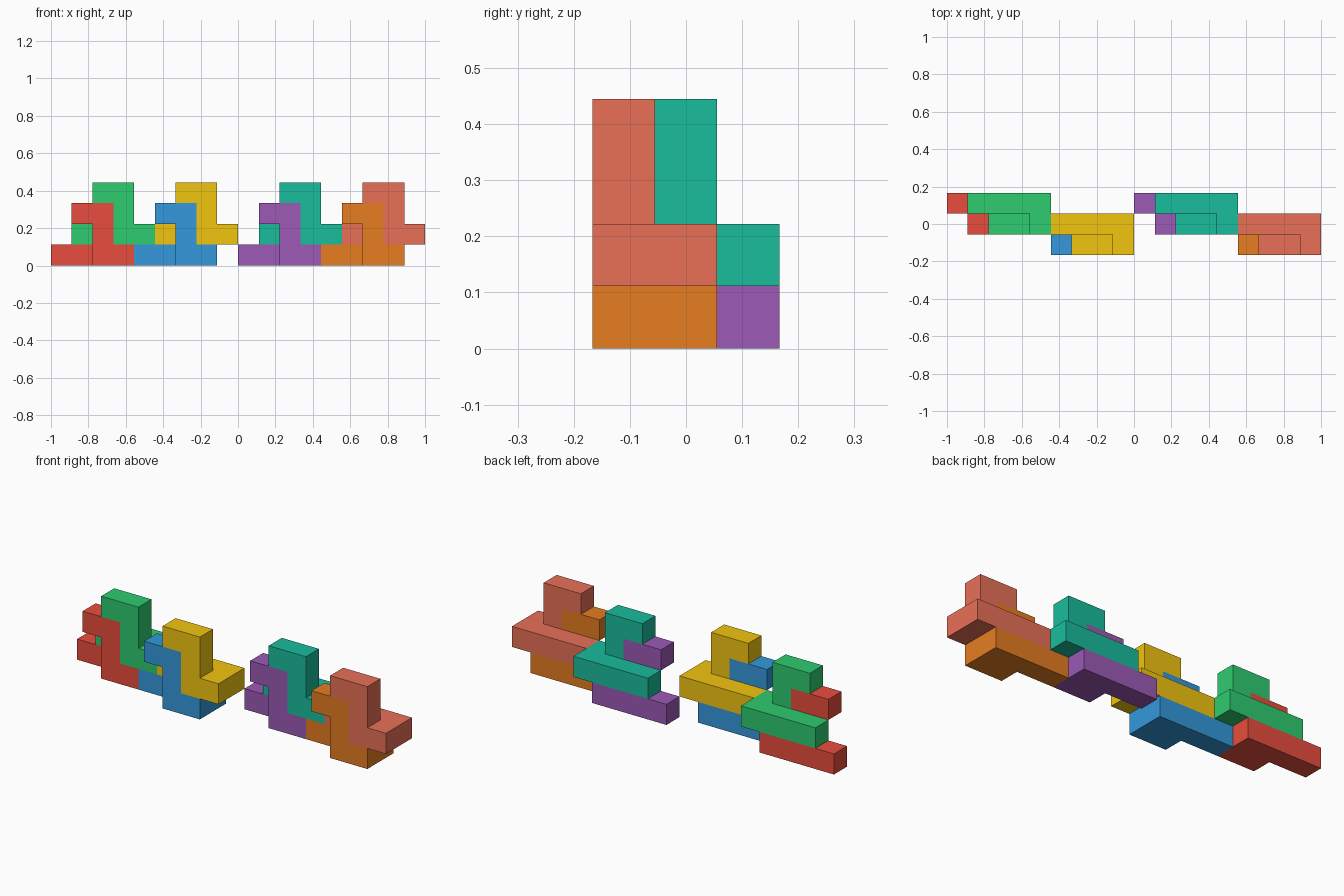
import bpy, bmesh
from mathutils import Color, Vector

if "Cube" in bpy.data.objects:
    bpy.data.objects.remove(bpy.data.objects["Cube"])

U = 1 / 9                          # edge of one unit cube
ORIGIN = Vector((-9, -1.5, 0))     # grid corner in units

# One nine-cube piece: long bar, two-cube foot in front, post, hooked top
CELLS = ([(x, 2, 0) for x in range(4)] + [(2, 1, 0), (3, 1, 0)]
         + [(2, 1, 1), (1, 1, 2), (2, 1, 2)])

# Four corners of a cube face for each outward axis direction
def face_corners(cell, axis, side):
    b, c = (axis + 1) % 3, (axis + 2) % 3
    ring = [(0, 0), (1, 0), (1, 1), (0, 1)]
    for db, dc in ring if side else ring[::-1]:
        p = list(cell)
        p[axis] += side
        p[b] += db
        p[c] += dc
        yield tuple(p)

def make_piece(name, shift, colour):
    cells = {tuple(c[i] + shift[i] for i in range(3)) for c in CELLS}
    bm = bmesh.new()
    verts = {}
    for cell in sorted(cells):
        for axis in range(3):
            for side in (0, 1):
                neighbour = list(cell)
                neighbour[axis] += 2 * side - 1
                if tuple(neighbour) in cells:
                    continue           # keep only the outer skin
                loop = []
                for p in face_corners(cell, axis, side):
                    if p not in verts:
                        verts[p] = bm.verts.new((Vector(p) + ORIGIN) * U)
                    loop.append(verts[p])
                bm.faces.new(loop)
    # merge coplanar squares into clean flat faces
    bmesh.ops.dissolve_limit(bm, angle_limit=0.01, verts=bm.verts[:], edges=bm.edges[:])
    bmesh.ops.recalc_face_normals(bm, faces=bm.faces[:])
    mesh = bpy.data.meshes.new(name)
    bm.to_mesh(mesh)
    bm.free()
    mat = bpy.data.materials.new(name + "_colour")
    # screen colour to linear
    mat.diffuse_color = (*Color(colour).from_srgb_to_scene_linear(), 1)
    mat.use_nodes = True
    mat.node_tree.nodes["Principled BSDF"].inputs["Base Color"].default_value = mat.diffuse_color
    mesh.materials.append(mat)
    bpy.context.collection.objects.link(bpy.data.objects.new(name, mesh))

# Interlocking pairs: lower piece, and its copy one step right and up
PAIRS = [
    ((0, 0, 0), ("red_piece", (0.91, 0.30, 0.24)), ("green_piece", (0.18, 0.80, 0.44))),
    ((4, -1, 0), ("blue_piece", (0.20, 0.60, 0.86)), ("yellow_piece", (0.95, 0.77, 0.06))),
    ((9, 0, 0), ("purple_piece", (0.61, 0.35, 0.71)), ("teal_piece", (0.10, 0.74, 0.61))),
    ((13, -1, 0), ("orange_piece", (0.90, 0.49, 0.13)), ("coral_piece", (0.91, 0.44, 0.34))),
]
for (x, y, z), lower, upper in PAIRS:
    make_piece(lower[0], (x, y, z), lower[1])
    make_piece(upper[0], (x + 1, y, z + 1), upper[1])
